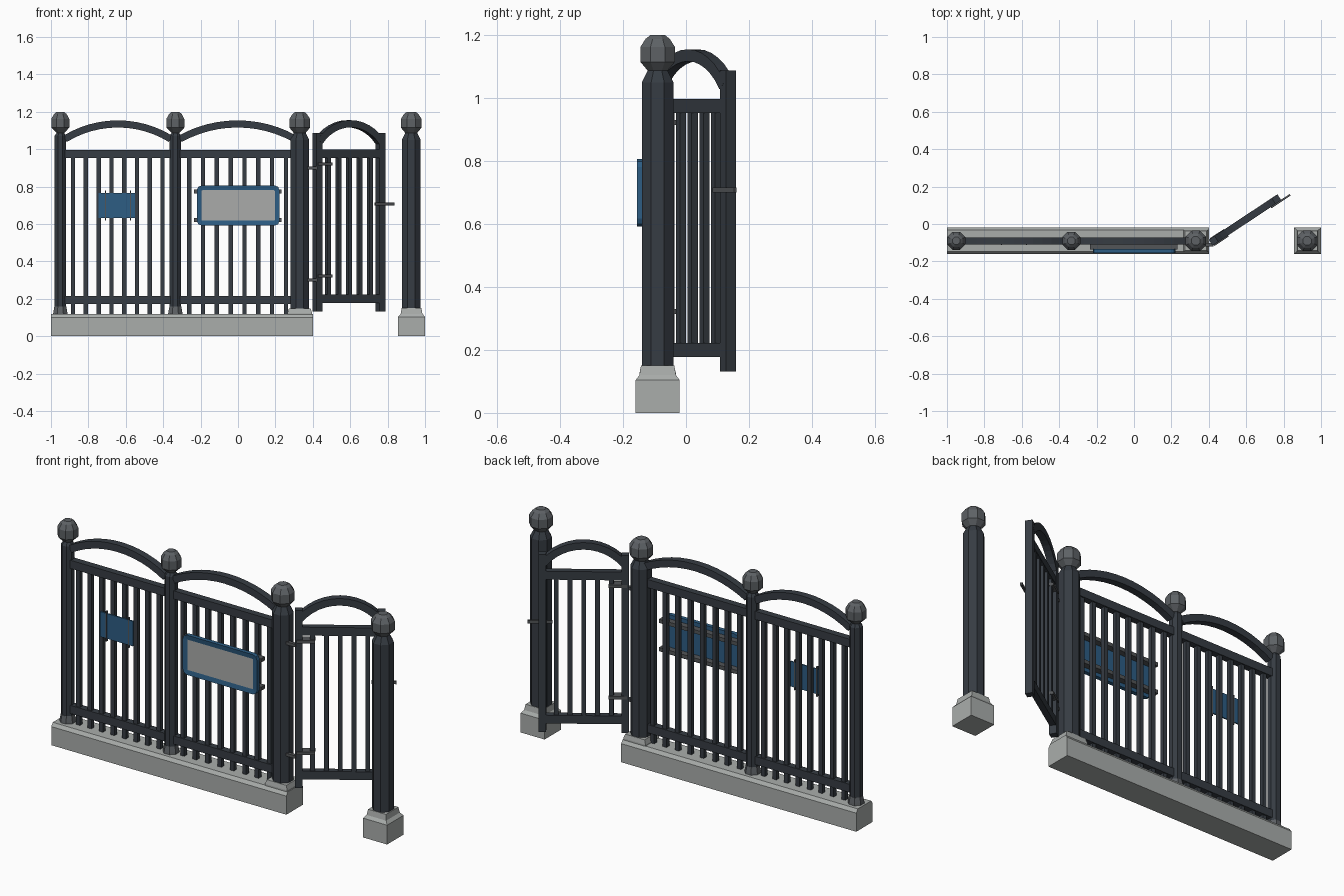
import bpy, bmesh, math
from mathutils import Matrix, Vector

cube = bpy.data.objects.get("Cube")
if cube:
    bpy.data.objects.remove(cube, do_unlink=True)


def material(name, rgb):
    m = bpy.data.materials.new(name)
    m.use_nodes = True
    m.diffuse_color = (*rgb, 1)
    m.node_tree.nodes["Principled BSDF"].inputs["Base Color"].default_value = (*rgb, 1)
    return m


IRON = material("dark iron", (0.037, 0.045, 0.056))
CAP = material("grey cap", (0.11, 0.12, 0.13))
STONE = material("concrete", (0.40, 0.42, 0.41))
BLUE = material("blue paint", (0.026, 0.11, 0.23))
PANEL = material("sign grey", (0.40, 0.41, 0.40))
METAL = material("bracket metal", (0.085, 0.09, 0.095))

LINE_Y = -0.09
FENCE = Matrix.Translation((0, LINE_Y, 0))
GATE = Matrix.Translation((0.425, LINE_Y, 0)) @ Matrix.Rotation(math.radians(33.5), 4, "Z")
GATE_LEN = 0.404


def finish(name, bm, mats, place=None):
    bmesh.ops.recalc_face_normals(bm, faces=bm.faces)
    if place:
        bm.transform(place)
    mesh = bpy.data.meshes.new(name)
    bm.to_mesh(mesh)
    bm.free()
    for m in mats:
        mesh.materials.append(m)
    ob = bpy.data.objects.new(name, mesh)
    bpy.context.collection.objects.link(ob)
    return ob


def add_box(bm, x, y, z):
    """Box from three (low, high) ranges."""
    size = [r[1] - r[0] for r in (x, y, z)]
    mid = [sum(r) / 2 for r in (x, y, z)]
    mat = Matrix.Translation(mid) @ Matrix.Diagonal((*size, 1))
    return bmesh.ops.create_cube(bm, size=1, matrix=mat)["verts"]


def box(name, mat, x, y, z, place=None):
    bm = bmesh.new()
    add_box(bm, x, y, z)
    return finish(name, bm, [mat], place)


def skin(bm, rings):
    """Join rings of points into a closed, capped body."""
    rows = [[bm.verts.new(p) for p in ring] for ring in rings]
    n = len(rows[0])
    for a, b in zip(rows, rows[1:]):
        for i in range(n):
            j = (i + 1) % n
            bm.faces.new((a[i], a[j], b[j], b[i]))
    bm.faces.new(rows[0])
    bm.faces.new(rows[-1])


def loft(name, mat, x, sides, profile):
    """Upright body; profile rows are (z, half width, half depth)."""
    bm = bmesh.new()
    k = 1 / math.cos(math.pi / sides)
    angles = [(i + 0.5) * math.tau / sides for i in range(sides)]
    skin(bm, [[(x + rx * k * math.cos(a), ry * k * math.sin(a), z) for a in angles]
              for z, rx, ry in profile])
    return finish(name, bm, [mat], FENCE)


def arch(name, u0, u1, z_end, rise, place, half=0.019, steps=12):
    """Rectangular bar bent along a circular arc."""
    bm = bmesh.new()
    c = (u1 - u0) / 2
    r = (c * c + rise * rise) / (2 * rise)
    span = math.asin(c / r)
    centre = Vector(((u0 + u1) / 2, 0, z_end + rise - r))
    rings = []
    for i in range(steps + 1):
        a = span * (2 * i / steps - 1)
        d = Vector((math.sin(a), 0, math.cos(a)))
        rings.append([centre + d * (r + s * half) + Vector((0, t * half, 0))
                      for s, t in ((-1, -1), (1, -1), (1, 1), (-1, 1))])
    skin(bm, rings)
    return finish(name, bm, [IRON], place)


def bars(name, u0, u1, count, z, half, place):
    """Evenly spaced pickets between two post centres."""
    bm = bmesh.new()
    for i in range(1, count + 1):
        u = u0 + (u1 - u0) * i / (count + 1)
        add_box(bm, (u - half, u + half), (-half, half), z)
    return finish(name, bm, [IRON], place)


# Concrete wall with chamfered long edges
bm = bmesh.new()
outline = [(-0.07, 0), (0.07, 0), (0.07, 0.1), (0.057, 0.118), (-0.057, 0.118), (-0.07, 0.1)]
skin(bm, [[(x, y, z) for y, z in outline] for x in (-1, 0.4)])
finish("base_wall", bm, [STONE], FENCE)
loft("gate_post_plinth", STONE, 0.33, 4, [(0.1, 0.066, 0.058), (0.125, 0.066, 0.058), (0.148, 0.058, 0.053)])
loft("end_pier", STONE, 0.928, 4, [(0, 0.072, 0.07), (0.104, 0.072, 0.07), (0.12, 0.058, 0.058),
                                   (0.15, 0.053, 0.053)])


# Octagonal posts with faceted ball caps
def post(name, x, r, foot, shoulder, ball):
    neck = r * 0.6
    loft(name, IRON, x, 8, [(foot, r, r), (shoulder, r, r), (1.09, neck, neck)])
    loft(name + "_cap", CAP, x, 8, [(1.085, neck, neck), (1.115, ball, ball), (1.162, ball, ball),
                                    (1.188, ball * 0.7, ball * 0.7), (1.2, ball * 0.42, ball * 0.42)])


post("hinge_post", 0.33, 0.05, 0.145, 1.05, 0.055)
post("latch_post", 0.926, 0.05, 0.145, 1.05, 0.055)
for name, x in (("end_post", -0.95), ("middle_post", -0.335)):
    post(name, x, 0.031, 0.115, 1.07, 0.048)
    loft(name + "_foot", CAP, x, 8, [(0.115, 0.039, 0.039), (0.13, 0.037, 0.037), (0.158, 0.032, 0.032)])

# Fence panels
for side, u0, u1 in (("right", -0.95, -0.335), ("left", -0.335, 0.33)):
    for level, z in (("bottom", (0.171, 0.215)), ("top", (0.952, 0.996))):
        box(f"{side}_{level}_rail", IRON, (u0, u1), (-0.018, 0.018), z, FENCE)
    bars(f"{side}_pickets", u0, u1, 8, (0.117, 0.96), 0.0115, FENCE)
    arch(f"{side}_arch", u0 + 0.025, u1 - 0.025, 1.055, 0.08, FENCE)

# Open gate
for name, u in (("gate_hinge_stile", 0), ("gate_latch_stile", GATE_LEN)):
    box(name, IRON, (u - 0.0185, u + 0.0185), (-0.0185, 0.0185), (0.132, 1.087), GATE)
for name, z in (("gate_bottom_rail", (0.178, 0.222)), ("gate_top_rail", (0.952, 0.997))):
    box(name, IRON, (0, GATE_LEN), (-0.016, 0.016), z, GATE)
bars("gate_pickets", 0, GATE_LEN, 5, (0.2, 0.97), 0.0115, GATE)
arch("gate_arch", 0.005, GATE_LEN - 0.005, 1.04, 0.096, GATE)

# Hinges and latch
for name, z in (("lower_hinge", 0.3), ("upper_hinge", 0.9)):
    box(name + "_pin", METAL, (0.37, 0.425), (-0.03, -0.012), (z - 0.008, z + 0.008), FENCE)
    box(name + "_strap", METAL, (-0.01, 0.08), (-0.026, 0.022), (z + 0.014, z + 0.03), GATE)
box("latch", METAL, (0.355, 0.478), (-0.026, -0.016), (0.7, 0.716), GATE)

# Large sign: chamfered blue board with a recessed grey face
bm = bmesh.new()
add_box(bm, (-0.22, 0.222), (-0.066, -0.044), (0.592, 0.806))
corners = [e for e in bm.edges if abs((e.verts[0].co - e.verts[1].co).y) > 0.01]
bmesh.ops.bevel(bm, geom=corners, offset=0.025, segments=2, profile=0.5, affect="EDGES")
bm.normal_update()
front = [f for f in bm.faces if f.normal.y < -0.9]
bmesh.ops.inset_region(bm, faces=front, thickness=0.026, depth=-0.004)
for f in front:
    f.material_index = 1
finish("large_sign", bm, [BLUE, PANEL], FENCE)
for name, z in (("lower_sign_bracket", 0.622), ("upper_sign_bracket", 0.774)):
    box(name, METAL, (-0.236, 0.232), (-0.045, -0.011), (z - 0.01, z + 0.01), FENCE)

# Small sign with two vertical clamps
box("small_sign", BLUE, (-0.745, -0.55), (-0.018, -0.011), (0.632, 0.767), FENCE)
for name, x in (("right_clamp", -0.708), ("left_clamp", -0.575)):
    box(name, METAL, (x - 0.003, x + 0.003), (-0.021, -0.01), (0.618, 0.78), FENCE)
